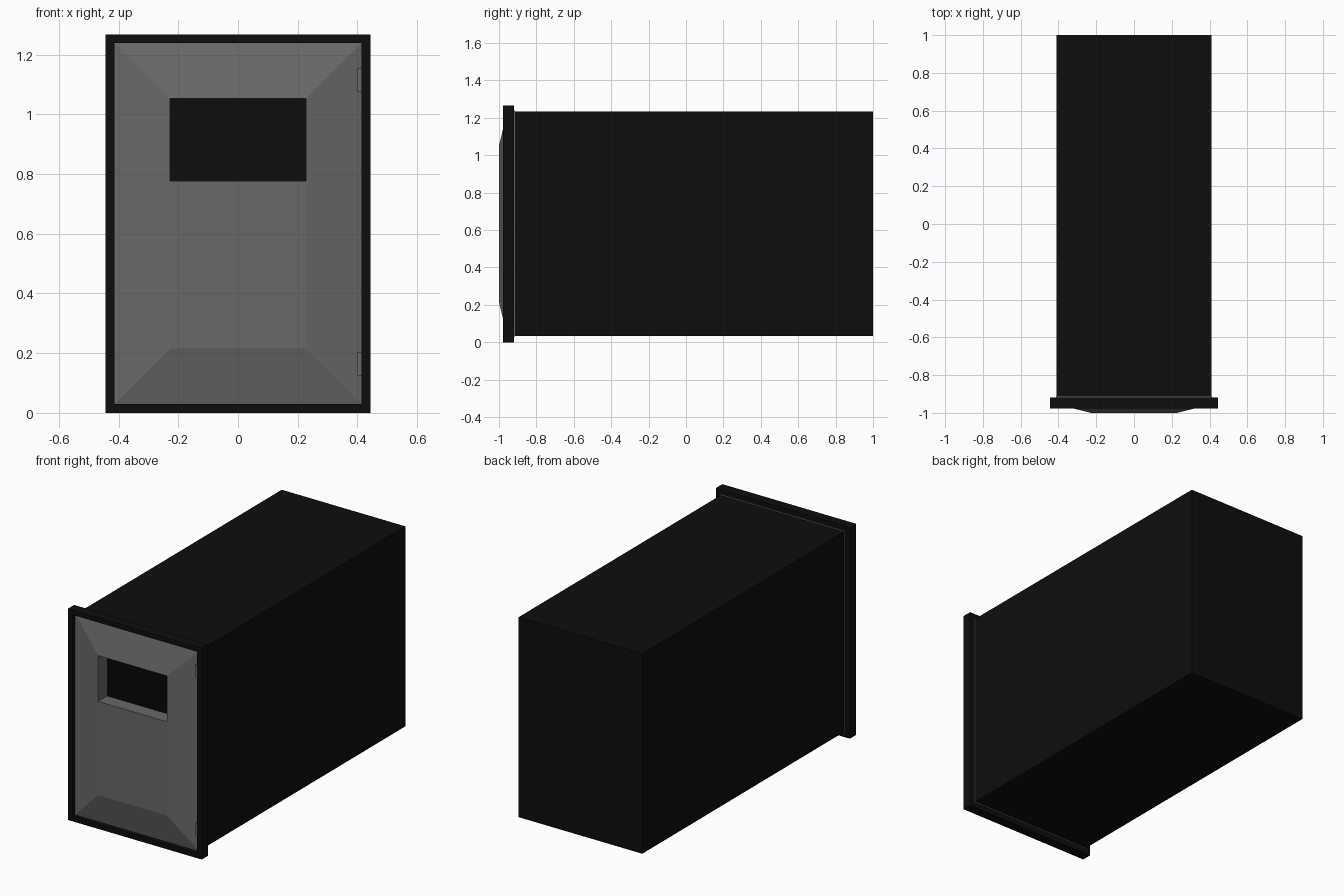
import bpy, bmesh

if "Cube" in bpy.data.objects:
    bpy.data.objects.remove(bpy.data.objects["Cube"])


def paint(name, value):
    m = bpy.data.materials.new(name)
    m.diffuse_color = (value, value, value, 1)
    m.use_nodes = True
    m.node_tree.nodes["Principled BSDF"].inputs["Base Color"].default_value = m.diffuse_color
    return m


black = paint("black", 0.004)
grey = paint("grey", 0.14)


def rect(bm, x, z0, z1, y):
    """Four corners: bottom left, bottom right, top right, top left."""
    return [bm.verts.new(c) for c in ((-x, y, z0), (x, y, z0), (x, y, z1), (-x, y, z1))]


def bridge(bm, a, b):
    for i in range(4):
        j = (i + 1) % 4
        bm.faces.new((a[i], a[j], b[j], b[i]))


def finish(bm, name, mat):
    bmesh.ops.recalc_face_normals(bm, faces=bm.faces[:])
    me = bpy.data.meshes.new(name)
    bm.to_mesh(me)
    bm.free()
    me.materials.append(mat)
    ob = bpy.data.objects.new(name, me)
    bpy.context.collection.objects.link(ob)
    return ob


# Long black shell, open behind the door
bm = bmesh.new()
front = rect(bm, 0.41, 0.034, 1.234, -0.913)
back = rect(bm, 0.41, 0.034, 1.234, 1.0)
bridge(bm, front, back)
bm.faces.new(back)
finish(bm, "chamber", black)

# Door frame
bm = bmesh.new()
loops = [rect(bm, 0.444, 0.0, 1.267, -0.978), rect(bm, 0.444, 0.0, 1.267, -0.919),
         rect(bm, 0.413, 0.03, 1.238, -0.919), rect(bm, 0.413, 0.03, 1.238, -0.978)]
for i in range(4):
    bridge(bm, loops[i], loops[(i + 1) % 4])
finish(bm, "door_frame", black)

# Door with bevelled raised panel and a window whose top meets the panel edge
bm = bmesh.new()
o = rect(bm, 0.413, 0.03, 1.238, -0.954)
p = rect(bm, 0.228, 0.215, 1.052, -1.0)
ob = rect(bm, 0.413, 0.03, 1.238, -0.913)
wb = rect(bm, 0.228, 0.777, 1.052, -0.913)
sill = [bm.verts.new((x, -1.0, 0.777)) for x in (-0.228, 0.228)]
bm.faces.new((o[0], o[1], p[1], p[0]))
bm.faces.new((o[1], o[2], p[2], sill[1], p[1]))
bm.faces.new((o[2], o[3], p[3], p[2]))
bm.faces.new((o[3], o[0], p[0], sill[0], p[3]))
bm.faces.new((p[0], p[1], sill[1], sill[0]))
bridge(bm, o, ob)
bridge(bm, ob, wb)
bridge(bm, wb, [sill[0], sill[1], p[2], p[3]])
finish(bm, "door", grey)

# Two hinges on the right edge
for name, z in (("lower_hinge", 0.165), ("upper_hinge", 1.115)):
    bm = bmesh.new()
    bmesh.ops.create_cube(bm, size=1)
    for v in bm.verts:
        v.co = (0.409 + v.co.x * 0.022, -0.952 + v.co.y * 0.04, z + v.co.z * 0.078)
    finish(bm, name, grey)
